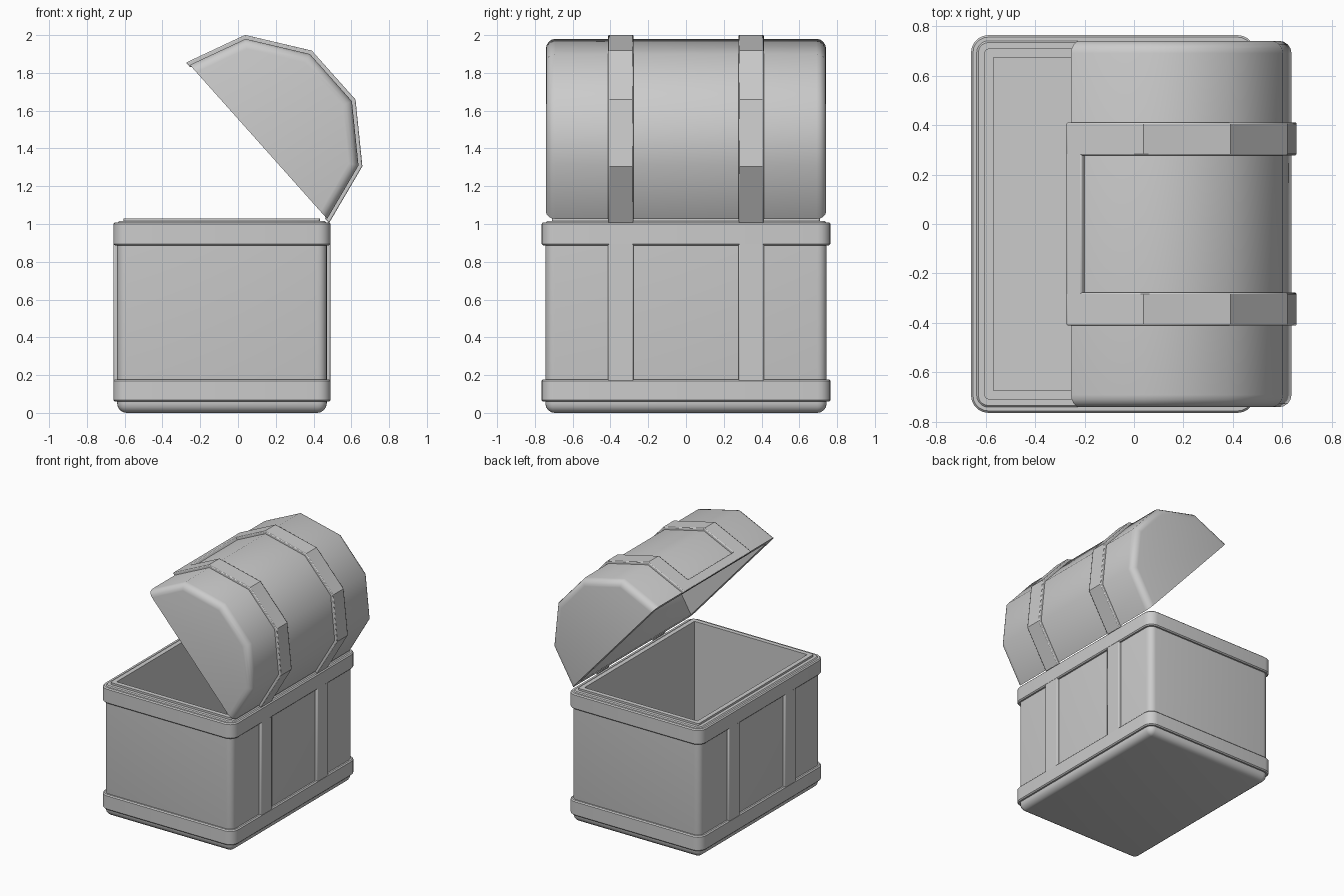
import bpy, bmesh, math
from mathutils import Vector
from mathutils.geometry import intersect_line_line_2d

if "Cube" in bpy.data.objects:
    bpy.data.objects.remove(bpy.data.objects["Cube"])


def loft(name, loops, caps=True, closed=False, bevel=0, angle=30):
    """Skin a list of equal-length point loops."""
    bm = bmesh.new()
    rows = [[bm.verts.new(p) for p in loop] for loop in loops]
    n = len(rows[0])
    pairs = list(zip(rows, rows[1:])) + ([(rows[-1], rows[0])] if closed else [])
    for a, b in pairs:
        for i in range(n):
            j = (i + 1) % n
            bm.faces.new((a[i], a[j], b[j], b[i]))
    if caps and not closed:
        bm.faces.new(rows[0])
        bm.faces.new(rows[-1])
    bmesh.ops.remove_doubles(bm, verts=bm.verts, dist=0.0002)
    bmesh.ops.recalc_face_normals(bm, faces=bm.faces)
    mesh = bpy.data.meshes.new(name)
    bm.to_mesh(mesh)
    bm.free()
    ob = bpy.data.objects.new(name, mesh)
    bpy.context.collection.objects.link(ob)
    if bevel:
        m = ob.modifiers.new("edge", 'BEVEL')
        m.width, m.segments, m.limit_method = bevel, 2, 'ANGLE'
        m.angle_limit = math.radians(60)
    bpy.ops.object.select_all(action='DESELECT')
    ob.select_set(True)
    bpy.context.view_layer.objects.active = ob
    bpy.ops.object.shade_smooth_by_angle(angle=math.radians(angle))
    return ob


X0, X1, Y, R = -0.64, 0.47, 0.745, 0.05


def rounded(inset, z):
    """Rounded rectangle of the chest plan, inset by a distance."""
    r = max(R - inset, 0)
    pts = []
    cx, hx, hy = (X0 + X1) / 2, (X1 - X0) / 2 - inset - r, Y - inset - r
    for k, (sx, sy) in enumerate(((1, 1), (-1, 1), (-1, -1), (1, -1))):
        for s in range(6):
            a = math.pi / 2 * (k + s / 5)
            pts.append((cx + sx * hx + r * math.cos(a), sy * hy + r * math.sin(a), z))
    return pts


# hollow body with rounded base and stepped rim
loft("chest_body", [rounded(i, z) for i, z in (
    (0.05, 0), (0.031, 0.004), (0.015, 0.015), (0.004, 0.031), (0, 0.05), (0, 1.005),
    (0.01, 1.015), (0.035, 1.015), (0.035, 1.03), (0.07, 1.03), (0.07, 0.06))])

# lower and upper bands
for name, a, b in (("lower_band", 0.06, 0.178), ("upper_band", 0.887, 1.008)):
    loft(name, [rounded(i, z) for i, z in (
        (0.02, a), (-0.012, a), (-0.02, a + 0.008),
        (-0.02, b - 0.008), (-0.012, b), (0.02, b))], closed=True)


def box(name, lo, hi, bevel):
    (a, b, c), (d, e, f) = lo, hi
    return loft(name, [[(a, b, z), (d, b, z), (d, e, z), (a, e, z)] for z in (c, f)], bevel=bevel)


# upright straps on both long sides
for side, a, b in (("left", X0 - 0.019, X0 + 0.02), ("right", X1 - 0.02, X1 + 0.019)):
    for end, y in (("front", -0.345), ("back", 0.345)):
        box(f"{side}_{end}_strap", (a, y - 0.067, 0.15), (b, y + 0.067, 0.92), 0.007)

# lid cross-section in x, z
ARC = [Vector(p) for p in ((-0.255, 1.842), (0.04, 1.98), (0.38, 1.9),
                           (0.603, 1.65), (0.638, 1.31), (0.472, 1.027))]


def offset(d, cut):
    """Move the arc edges inward by d and the open edge inward by cut."""
    n = len(ARC)
    lines = []
    for i in range(n):
        p, q = ARC[i], ARC[(i + 1) % n]
        t = (q - p).normalized()
        s = Vector((t.y, -t.x)) * (cut if i == n - 1 else d)
        lines.append((p + s - t * 5, q + s + t * 5))
    out = []
    for i in range(n):
        (a, b), (c, e) = lines[i - 1], lines[i]
        u, v, w = b - a, e - c, c - a
        out.append(a + u * (w.cross(v) / u.cross(v)))
    return out


def section(d, cut, y):
    return [(p.x, y, p.y) for p in offset(d, cut)]


# lid shell with rounded ends, hollowed out
ends = ((0.05, 0.742), (0.031, 0.738), (0.015, 0.727), (0.004, 0.711), (0, 0.692))
lid = loft("lid", [section(d, 0, -y) for d, y in ends]
           + [section(d, 0, y) for d, y in reversed(ends)], angle=40)
cutter = loft("lid_cutter", [section(0.055, -0.05, y) for y in (-0.68, 0.68)])
cutter.hide_render = True
cutter.hide_viewport = True
m = lid.modifiers.new("hollow", 'BOOLEAN')
m.object, m.operation, m.solver = cutter, 'DIFFERENCE', 'EXACT'
lid.modifiers.move(len(lid.modifiers) - 1, 0)

# lid straps following the arc
outer, inner = offset(-0.02, -0.007), offset(0.012, -0.007)


def corners(o, i, y0, y1):
    return [(o.x, y0, o.y), (o.x, y1, o.y), (i.x, y1, i.y), (i.x, y0, i.y)]


for end, y in (("front", -0.345), ("back", 0.345)):
    loft(f"lid_{end}_strap", [corners(o, i, y - 0.067, y + 0.067)
                              for o, i in zip(outer, inner)], bevel=0.006)

# bar joining the straps along the opening edge
loft("lid_edge_bar", [corners(o, i, -0.3, 0.3) for o, i in (
    (outer[0], inner[0]),
    (outer[0].lerp(outer[1], 0.2), inner[0].lerp(inner[1], 0.2)))], bevel=0.006)
